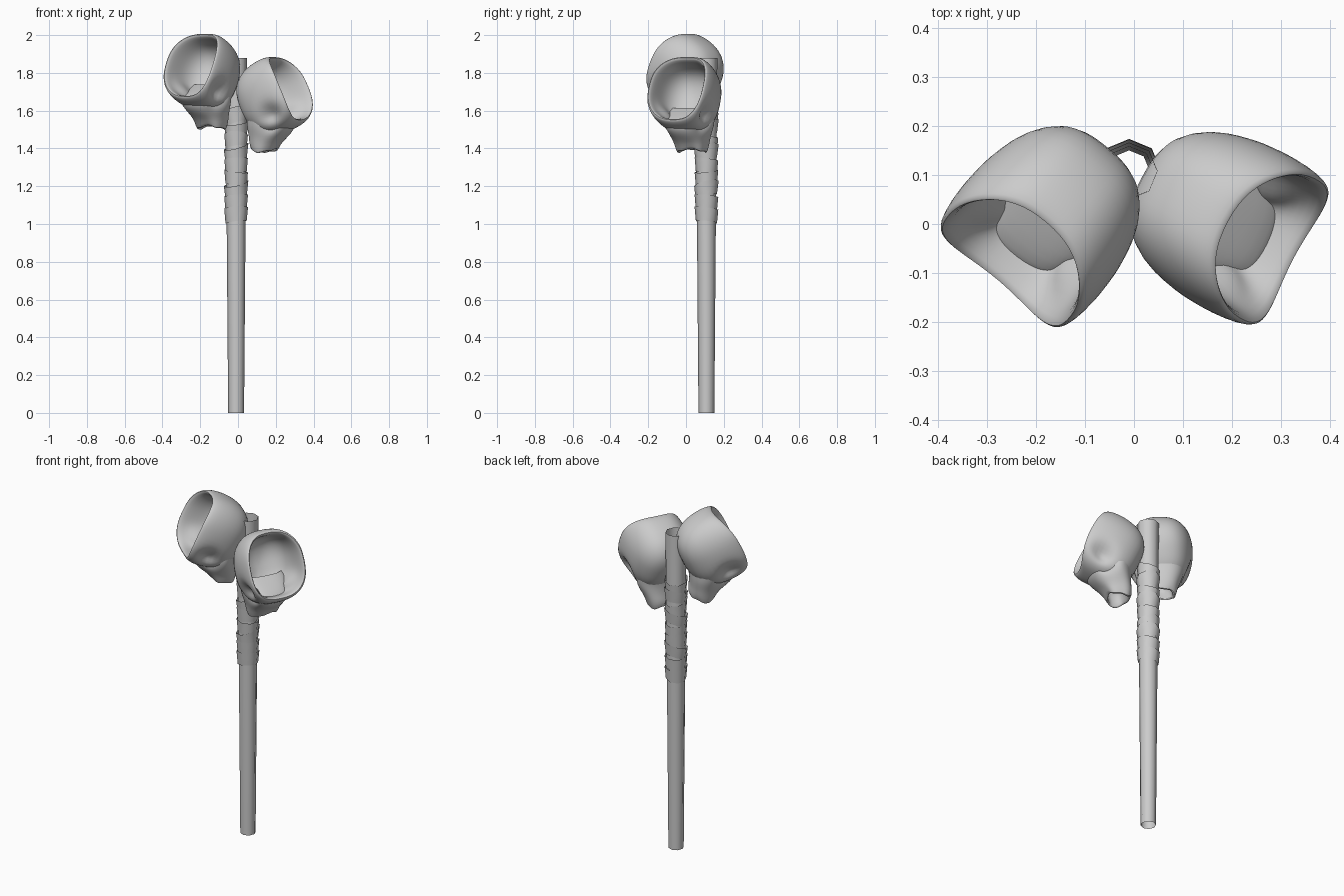
import bpy, bmesh, math, random
from math import sin, cos, pi, exp
from mathutils import Matrix, Vector

if "Cube" in bpy.data.objects:
    bpy.data.objects.remove(bpy.data.objects["Cube"])

random.seed(4)
PX, PY = -0.01, 0.108


def loft(name, rings, caps=(False, False), matrix=None, subsurf=0, angle=50):
    """Skin a list of equal-length point rings into a surface."""
    bm = bmesh.new()
    rows = [[bm.verts.new(p) for p in r] for r in rings]
    n = len(rows[0])
    for a, b in zip(rows, rows[1:]):
        for i in range(n):
            j = (i + 1) % n
            bm.faces.new((a[i], a[j], b[j], b[i]))
    for cap, row in zip(caps, (rows[0], rows[-1])):
        if cap:
            bm.faces.new(row)
    bmesh.ops.recalc_face_normals(bm, faces=bm.faces)
    if matrix:
        bm.transform(matrix)
    me = bpy.data.meshes.new(name)
    bm.to_mesh(me)
    bm.free()
    ob = bpy.data.objects.new(name, me)
    bpy.context.collection.objects.link(ob)
    bpy.ops.object.select_all(action='DESELECT')
    ob.select_set(True)
    bpy.context.view_layer.objects.active = ob
    bpy.ops.object.shade_smooth_by_angle(angle=math.radians(angle))
    if subsurf:
        m = ob.modifiers.new("smooth", 'SUBSURF')
        m.levels = m.render_levels = subsurf
    return ob


def circle(r, z, n=8, tilt=0.0, phase=0.0):
    return [(PX + r * cos(2 * pi * i / n), PY + r * sin(2 * pi * i / n),
             z + tilt * cos(2 * pi * i / n + phase)) for i in range(n)]


def spow(c, e):
    return math.copysign(abs(c) ** e, c)


# pole: open tapered tube
loft("pole", [circle(r, z) for r, z in ((.042, 0), (.05, 1.0), (.058, 1.88))])

# wrapped bands, each slightly tilted and flared
for k in range(9):
    z = 1.01 + k * 0.065
    t, ph = random.uniform(.006, .022), random.uniform(0, 6.28)
    flare = random.uniform(.061, .066)
    loft("wrap_band_%d" % k, [circle(.056, z, 8, t, ph), circle(flare, z + .075, 8, t, ph + .5)])


def bowl_ring(u, f, N=36):
    """Rounded-square cross-section of the bowl at axial position u."""
    ring = []
    for i in range(N):
        a = 2 * pi * i / N
        w, v = .178 * f * spow(cos(a), .72), .2 * f * spow(sin(a), .8)
        if v > 0:                                  # narrower crown
            w *= 1 - .1 * (v / .2) ** 2
        k = max(0, (u + .2) / .28)
        side = min(1, (abs(w) / .165) ** 2)
        x = u + k * (.045 * side - .005)
        # side socket
        w *= 1 - .42 * exp(-((u + .01) / .035) ** 2 - ((v + .115) / .04) ** 2)
        ring.append((x, w, v))
    return ring


def lower_ring(z, c, hn, ht, jag=0.0, N=32):
    """Cross-section of the lower part, dented under each socket."""
    ring = []
    for i in range(N):
        a = 2 * pi * i / N
        x, y = hn * spow(cos(a), .85), ht * spow(sin(a), .85)
        y *= 1 - .4 * exp(-((c + x - .03) / .04) ** 2 - ((z + .11) / .045) ** 2)
        bump = 1 + .04 * sin(3 * a + 25 * z)
        ring.append((c + x * bump, y * bump, z + jag * (sin(2 * a + 1) + .5 * sin(5 * a))))
    return ring


def cup(label, pos, heading):
    place = Matrix.Translation(pos) @ Matrix.Rotation(math.radians(heading), 4, 'Z')
    tilt = place @ Matrix.Translation((-.008, 0, .033)) @ Matrix.Rotation(math.radians(-25), 4, 'Y')
    # bowl: outer skin to the rolled lip, then back down the inner skin
    outer = [(-.18, .12), (-.174, .42), (-.152, .68), (-.105, .88), (-.06, .96), (-.02, 1.0),
             (.02, 1.01), (.055, 1.0), (.085, .96), (.096, .91)]
    inner = [(.085, .855), (.05, .83), (.02, .815), (-.02, .79), (-.06, .7), (-.095, .48), (-.11, .12)]
    loft("bowl_" + label, [bowl_ring(u, f) for u, f in outer + inner],
         (True, True), tilt, 1, 80)
    # lower part: tapers to a ragged open end
    spec = [(-.03, -.085, .06, .12, 0), (-.065, -.05, .09, .14, 0), (-.095, -.025, .11, .142, 0),
            (-.12, -.015, .12, .138, 0), (-.145, -.02, .115, .126, 0), (-.17, -.03, .105, .112, 0),
            (-.195, -.045, .09, .1, 0), (-.225, -.06, .076, .09, .004),
            (-.262, -.065, .064, .08, .009), (-.257, -.065, .05, .066, .009),
            (-.21, -.05, .055, .065, 0), (-.16, -.04, .05, .05, 0)]
    loft("lower_part_" + label, [lower_ring(*s) for s in spec], (False, True), place, 1, 80)


cup("left", Vector((-.182, 0, 1.768)), 230)
cup("right", Vector((.195, .002, 1.645)), -28)
